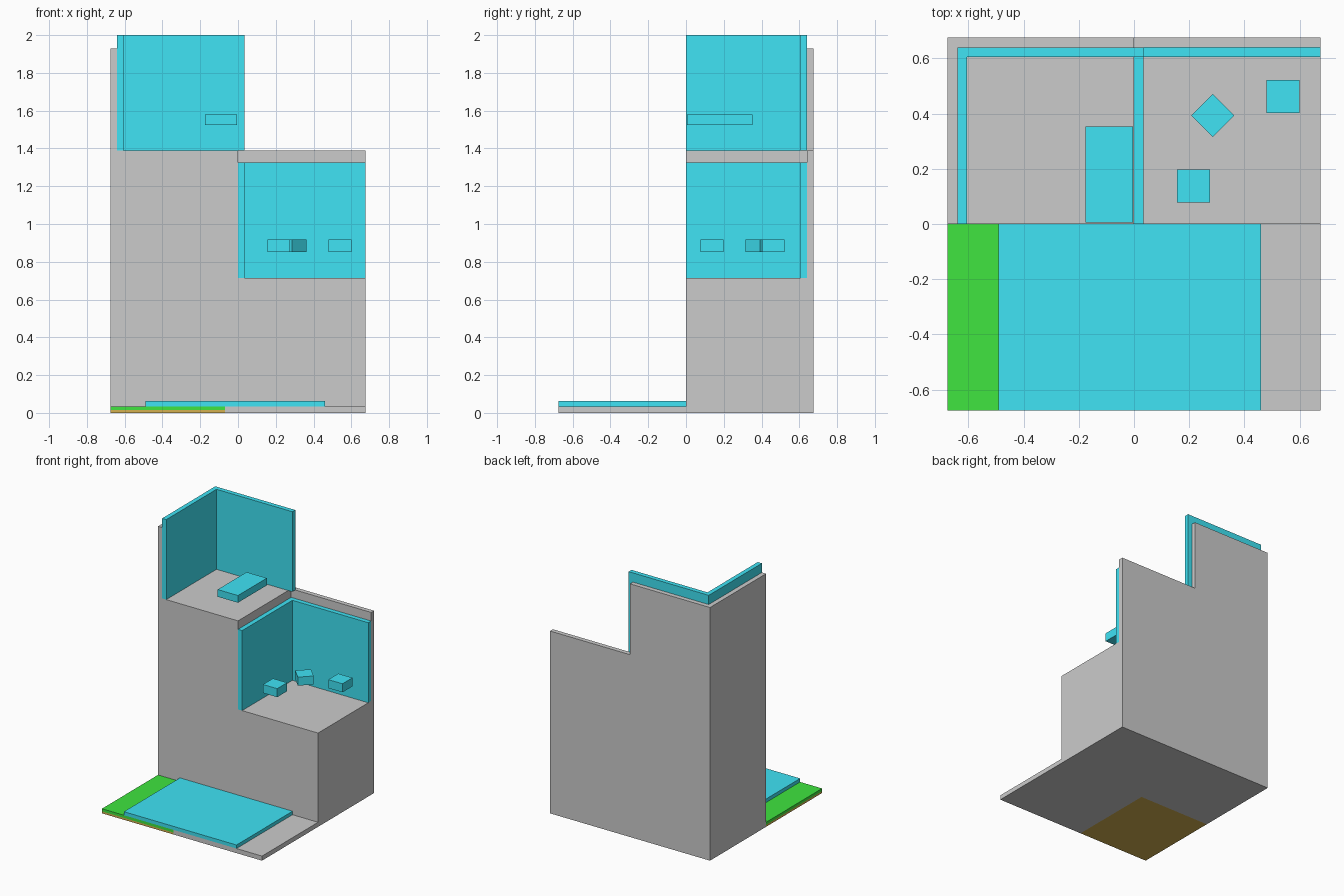
import bpy, bmesh, math
from mathutils import Matrix, Vector

if "Cube" in bpy.data.objects:
    bpy.data.objects.remove(bpy.data.objects["Cube"])


def material(name, rgb):
    m = bpy.data.materials.new(name)
    m.diffuse_color = (*rgb, 1)
    m.use_nodes = True
    m.node_tree.nodes["Principled BSDF"].inputs["Base Color"].default_value = m.diffuse_color
    return m


BLUE = material("blue", (0.05, 0.77, 0.91))
GREEN = material("green", (0.05, 0.78, 0.05))
BROWN = material("brown", (0.66, 0.44, 0.08))


def finish(name, bm, mat=None):
    bmesh.ops.recalc_face_normals(bm, faces=bm.faces)
    me = bpy.data.meshes.new(name)
    bm.to_mesh(me)
    bm.free()
    ob = bpy.data.objects.new(name, me)
    bpy.context.collection.objects.link(ob)
    if mat:
        me.materials.append(mat)
    return ob


def box(name, x, y, z, mat=None, turn=0):
    """Box given by its (low, high) range on each axis, turned about z."""
    size = Vector((x[1] - x[0], y[1] - y[0], z[1] - z[0]))
    mid = Vector((sum(x), sum(y), sum(z))) / 2
    bm = bmesh.new()
    bmesh.ops.create_cube(bm, size=1, matrix=Matrix.LocRotScale(None, None, size))
    ob = finish(name, bm, mat)
    ob.location = mid
    ob.rotation_euler.z = turn
    return ob


def prism(name, outline, axis, lo, hi, mat=None):
    """Extrude an outline: (x, z) along y, or (x, y) along z."""
    place = (lambda p: (p[0], lo, p[1])) if axis == "y" else (lambda p: (p[0], p[1], lo))
    bm = bmesh.new()
    face = bm.faces.new([bm.verts.new(place(p)) for p in outline])
    new = bmesh.ops.extrude_face_region(bm, geom=[face])["geom"]
    step = Vector((0, hi - lo, 0)) if axis == "y" else Vector((0, 0, hi - lo))
    bmesh.ops.translate(bm, vec=step, verts=[v for v in new if isinstance(v, bmesh.types.BMVert)])
    return finish(name, bm, mat)


E = 0.675          # outer edge
T = 0.035          # wall thickness
LOW, HIGH = 0.715, 1.39   # the two floors

# Stepped body and its taller backing walls
prism("stepped_body", [(-E, 0), (E, 0), (E, LOW), (0, LOW), (0, HIGH), (-E, HIGH)], "y", 0, E - T)
prism("back_wall", [(-E, 0), (E, 0), (E, HIGH), (0, HIGH), (0, 1.93), (-E, 1.93)], "y", E - T, E)
box("side_wall", (-E, -E + T), (0, E - T), (HIGH, 1.93))

# Forecourt
box("pavement", (-0.07, E), (-E, 0), (0, T))
box("soil", (-E, -0.07), (-E, 0), (0, 0.015), BROWN)
box("lawn", (-E, -0.07), (-E, 0), (0.015, T), GREEN)
box("front_platform", (-0.49, 0.46), (-E, 0), (T, 0.062), BLUE)

# L-shaped wall linings of both rooms
for name, x0, x1, z0 in (("upper_lining", -E + T, T, HIGH), ("lower_lining", 0, E, LOW)):
    b = E - T
    outline = [(x0, 0), (x0 + T, 0), (x0 + T, b - T), (x1, b - T), (x1, b), (x0, b)]
    prism(name, outline, "z", z0, z0 + 0.61, BLUE)

# Floating slabs in the rooms
box("upper_slab", (-0.175, -0.004), (0.005, 0.353), (1.525, 1.58), BLUE)
for i, (x, y, s, turn) in enumerate(((0.216, 0.138, 0.12, 0), (0.54, 0.462, 0.12, 0),
                                     (0.285, 0.393, 0.111, math.pi / 4))):
    h = s / 2
    box(f"lower_block_{i + 1}", (x - h, x + h), (y - h, y + h), (0.852, 0.917), BLUE, turn)
